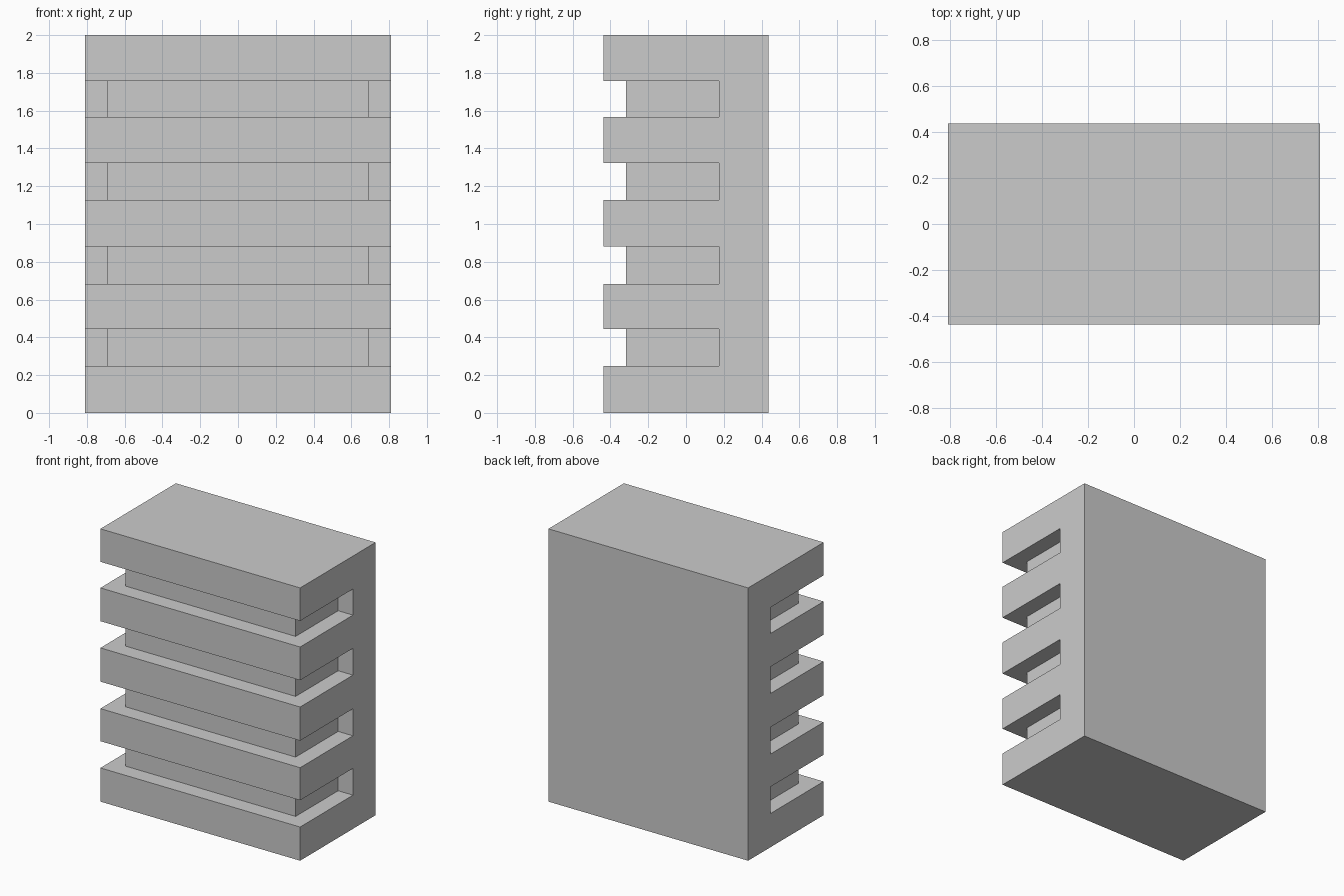
import bpy
import bmesh

if "Cube" in bpy.data.objects:
    bpy.data.objects.remove(bpy.data.objects["Cube"])

HALF_W, HALF_D, HEIGHT = 0.81, 0.437, 2.0
CORE_W, CORE_FRONT, GROOVE_BACK = 0.69, -0.318, 0.175
GROOVES = [(0.247, 0.443), (0.682, 0.88), (1.127, 1.323), (1.567, 1.758)]


def add_prism(bm, outline, z0, z1):
    """Extrude an (x, y) outline from z0 up to z1."""
    base = bm.faces.new([bm.verts.new((x, y, z0)) for x, y in outline])
    top = bmesh.ops.extrude_face_region(bm, geom=[base])["geom"]
    verts = [g for g in top if isinstance(g, bmesh.types.BMVert)]
    bmesh.ops.translate(bm, verts=verts, vec=(0, 0, z1 - z0))


def make_object(name, outline, spans):
    bm = bmesh.new()
    for z0, z1 in spans:
        add_prism(bm, outline, z0, z1)
    bmesh.ops.recalc_face_normals(bm, faces=bm.faces)
    mesh = bpy.data.meshes.new(name)
    bm.to_mesh(mesh)
    bm.free()
    obj = bpy.data.objects.new(name, mesh)
    bpy.context.collection.objects.link(obj)
    return obj


# Solid block
block = make_object("slotted_block",
                    [(-HALF_W, -HALF_D), (HALF_W, -HALF_D), (HALF_W, HALF_D), (-HALF_W, HALF_D)],
                    [(0, HEIGHT)])

# U-shaped grooves wrapping the front and both sides, leaving recessed cores
right = [(1.0, -0.6), (1.0, GROOVE_BACK), (CORE_W, GROOVE_BACK), (CORE_W, CORE_FRONT)]
left = [(-x, y) for x, y in reversed(right)]
cutter = make_object("groove_cutter", right + left, GROOVES)
cutter.hide_render = True

cut = block.modifiers.new("grooves", "BOOLEAN")
cut.operation = "DIFFERENCE"
cut.solver = "EXACT"
cut.object = cutter

# Apply the cut and discard the cutter
bpy.context.view_layer.objects.active = block
block.select_set(True)
bpy.ops.object.modifier_apply(modifier=cut.name)
bpy.data.objects.remove(cutter)
